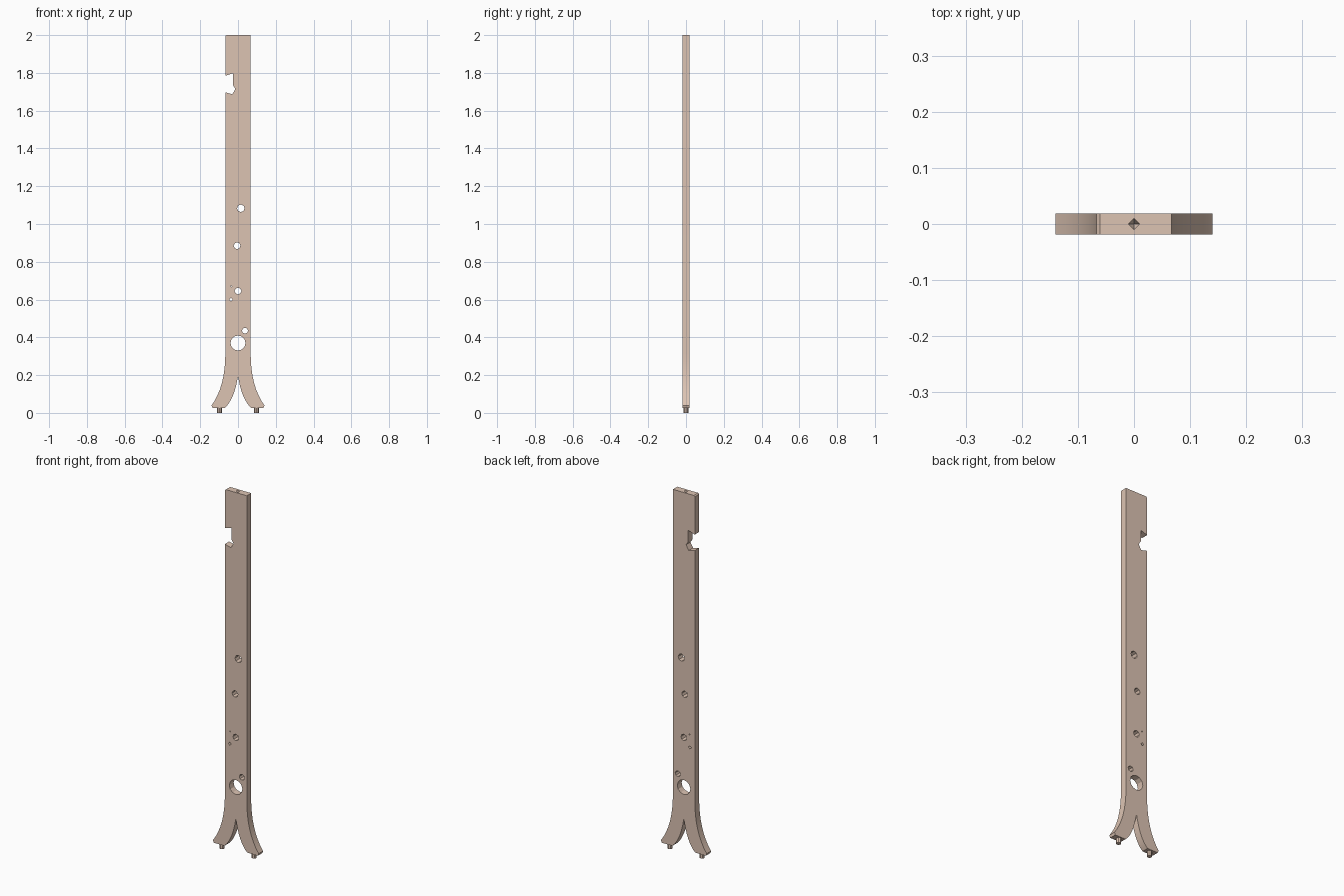
import bpy, bmesh, math
from mathutils import Vector

if "Cube" in bpy.data.objects:
    bpy.data.objects.remove(bpy.data.objects["Cube"])

HALF_W, HALF_T = 0.067, 0.019

wood = bpy.data.materials.new("pale_wood")
wood.diffuse_color = (0.72, 0.55, 0.45, 1)
wood.use_nodes = True
wood.node_tree.nodes["Principled BSDF"].inputs["Base Color"].default_value = wood.diffuse_color


def bend(a, c, b, n=8):
    """Points along a quadratic curve from a to b."""
    a, c, b = Vector(a), Vector(c), Vector(b)
    ts = [i / n for i in range(n + 1)]
    return [tuple(a * (1 - t) ** 2 + c * 2 * t * (1 - t) + b * t * t) for t in ts]


def ring(x, z, r, n):
    return [(x + r * math.cos(math.tau * i / n), z + r * math.sin(math.tau * i / n))
            for i in range(n)]


def cone(name, loc, r1, r2, depth, sides):
    bm = bmesh.new()
    bmesh.ops.create_cone(bm, cap_ends=True, segments=sides,
                          radius1=r1, radius2=r2, depth=depth)
    bmesh.ops.translate(bm, vec=loc, verts=bm.verts)
    me = bpy.data.meshes.new(name)
    bm.to_mesh(me)
    bm.free()
    ob = bpy.data.objects.new(name, me)
    bpy.context.collection.objects.link(ob)
    return ob


# Board outline: forked feet, straight sides, side notch near the top
leg = (bend((0, 0.195), (0.02, 0.07), (0.07, 0.027))
       + [(0.135, 0.027)]
       + bend((0.14, 0.04), (0.066, 0.14), (HALF_W, 0.32)))
notch = [(-HALF_W, 1.785), (-0.027, 1.798), (-0.027, 1.735),
         (-0.014, 1.715), (-0.03, 1.687), (-HALF_W, 1.697)]
outline = (leg + [(HALF_W, 2), (-0.061, 2), (-HALF_W, 1.995)] + notch
           + [(-x, z) for x, z in reversed(leg[1:])])

# Holes through the board: x, z, radius, sides
holes = [(0.015, 1.083, 0.02, 8), (-0.005, 0.885, 0.018, 8), (0, 0.645, 0.018, 8),
         (-0.035, 0.67, 0.004, 4), (-0.037, 0.6, 0.009, 4),
         (0.037, 0.435, 0.016, 8), (0, 0.37, 0.04, 12)]

curve = bpy.data.curves.new("board_outline", 'CURVE')
curve.dimensions = '2D'
curve.fill_mode = 'BOTH'
curve.extrude = HALF_T
for pts in [outline] + [ring(*h) for h in holes]:
    sp = curve.splines.new('POLY')
    sp.points.add(len(pts) - 1)
    for p, (x, z) in zip(sp.points, pts):
        p.co = (x, z, 0, 1)
    sp.use_cyclic_u = True
board = bpy.data.objects.new("board", curve)
bpy.context.collection.objects.link(board)
board.rotation_euler.x = math.pi / 2
bpy.context.view_layer.objects.active = board
board.select_set(True)
bpy.ops.object.convert(target='MESH')
board = bpy.context.object
bpy.ops.object.transform_apply(location=False, rotation=True, scale=False)
bm = bmesh.new()
bm.from_mesh(board.data)
bmesh.ops.remove_doubles(bm, verts=bm.verts, dist=1e-5)
bmesh.ops.recalc_face_normals(bm, faces=bm.faces)
bm.to_mesh(board.data)
bm.free()
board.data.materials.clear()
board.data.materials.append(wood)

# Four-sided pilot pit in the top end
cutter = cone("pit_cutter", (0, 0, 2), 0.0, 0.02, 0.04, 4)
cutter.hide_render = True
cutter.hide_set(True)
mod = board.modifiers.new("top_pit", 'BOOLEAN')
mod.operation = 'DIFFERENCE'
mod.solver = 'EXACT'
mod.object = cutter
bpy.ops.object.modifier_apply(modifier=mod.name)
bpy.data.objects.remove(cutter)
bpy.ops.object.shade_smooth_by_angle(angle=math.radians(25))

# Round pegs under the feet
for side, s in (("left", -1), ("right", 1)):
    peg = cone("foot_peg_" + side, (s * 0.098, 0, 0.016), 0.013, 0.013, 0.032, 8)
    peg.data.materials.append(wood)
